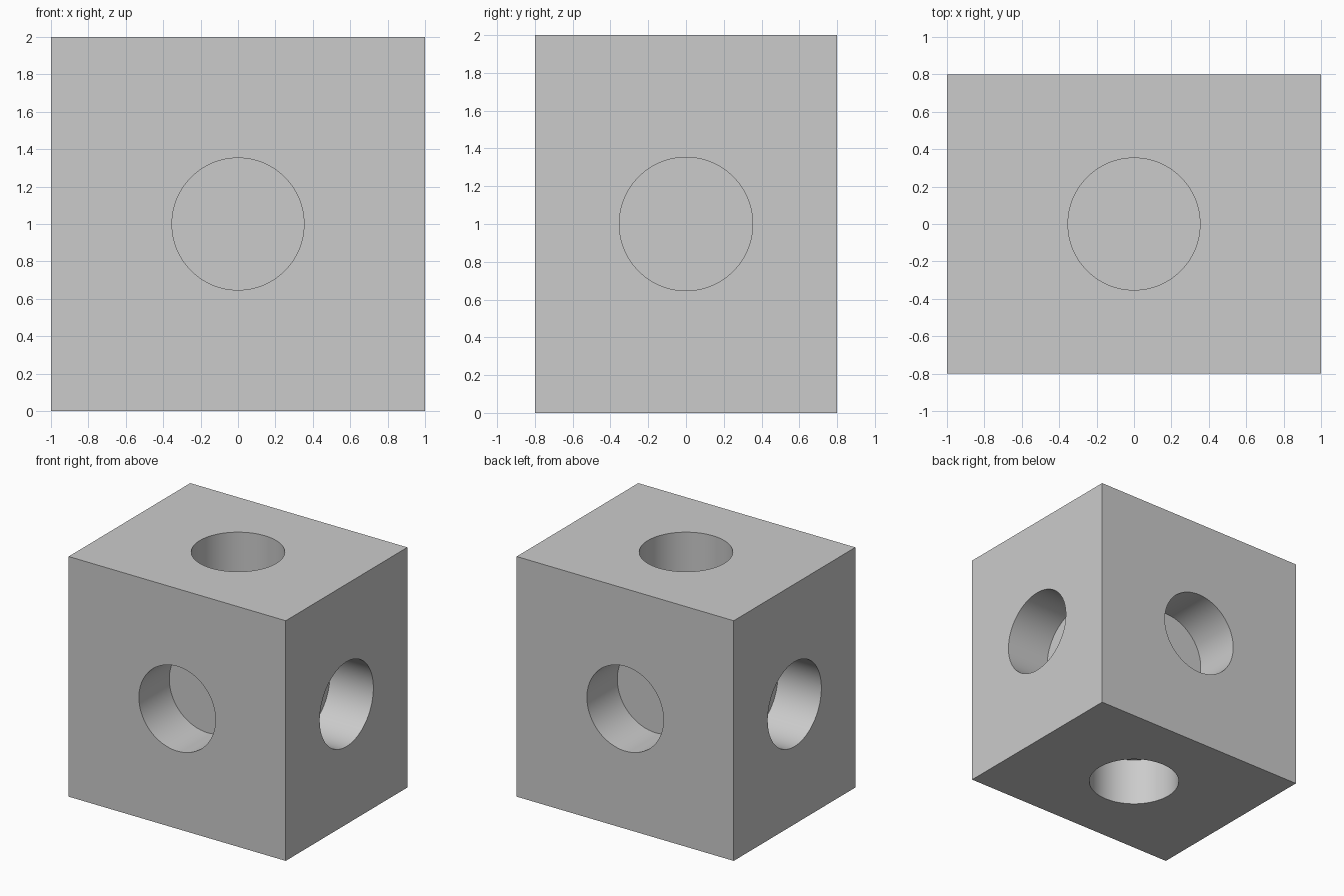
import bpy
from math import pi

HALF = (1.0, 0.8, 1.0)      # half sizes of the block
RADIUS, DEPTH = 0.353, 0.4  # blind round holes

old = bpy.data.objects.get("Cube")
if old:
    bpy.data.objects.remove(old, do_unlink=True)

grey = bpy.data.materials.new("plain grey")
grey.use_nodes = True
colour = (0.6, 0.6, 0.6, 1.0)
grey.diffuse_color = colour
grey.node_tree.nodes["Principled BSDF"].inputs["Base Color"].default_value = colour

# Solid block
bpy.ops.mesh.primitive_cube_add(size=2, location=(0, 0, 1))
block = bpy.context.object
block.name = "drilled_block"
block.scale = HALF
bpy.ops.object.transform_apply(location=True, rotation=False, scale=True)
block.data.materials.append(grey)


def drill(axis, side):
    """Cut one flat-bottomed hole into the middle of a face."""
    place = [0, 0, 1]
    place[axis] += side * HALF[axis]
    turn = [(0, pi / 2, 0), (pi / 2, 0, 0), (0, 0, 0)][axis]
    bpy.ops.mesh.primitive_cylinder_add(
        vertices=96, radius=RADIUS, depth=2 * DEPTH, location=place, rotation=turn)
    cutter = bpy.context.object
    cutter.name = "hole_cutter"
    cutter.data.materials.append(grey)
    bpy.context.view_layer.objects.active = block
    cut = block.modifiers.new("hole", "BOOLEAN")
    cut.operation = "DIFFERENCE"
    cut.solver = "EXACT"
    cut.object = cutter
    bpy.ops.object.modifier_apply(modifier=cut.name)
    bpy.data.objects.remove(cutter, do_unlink=True)


# One hole in each of the six faces
for axis in range(3):
    for side in (-1, 1):
        drill(axis, side)

# Smooth hole walls, sharp rims
block.select_set(True)
bpy.context.view_layer.objects.active = block
bpy.ops.object.shade_smooth_by_angle(angle=pi / 6)
